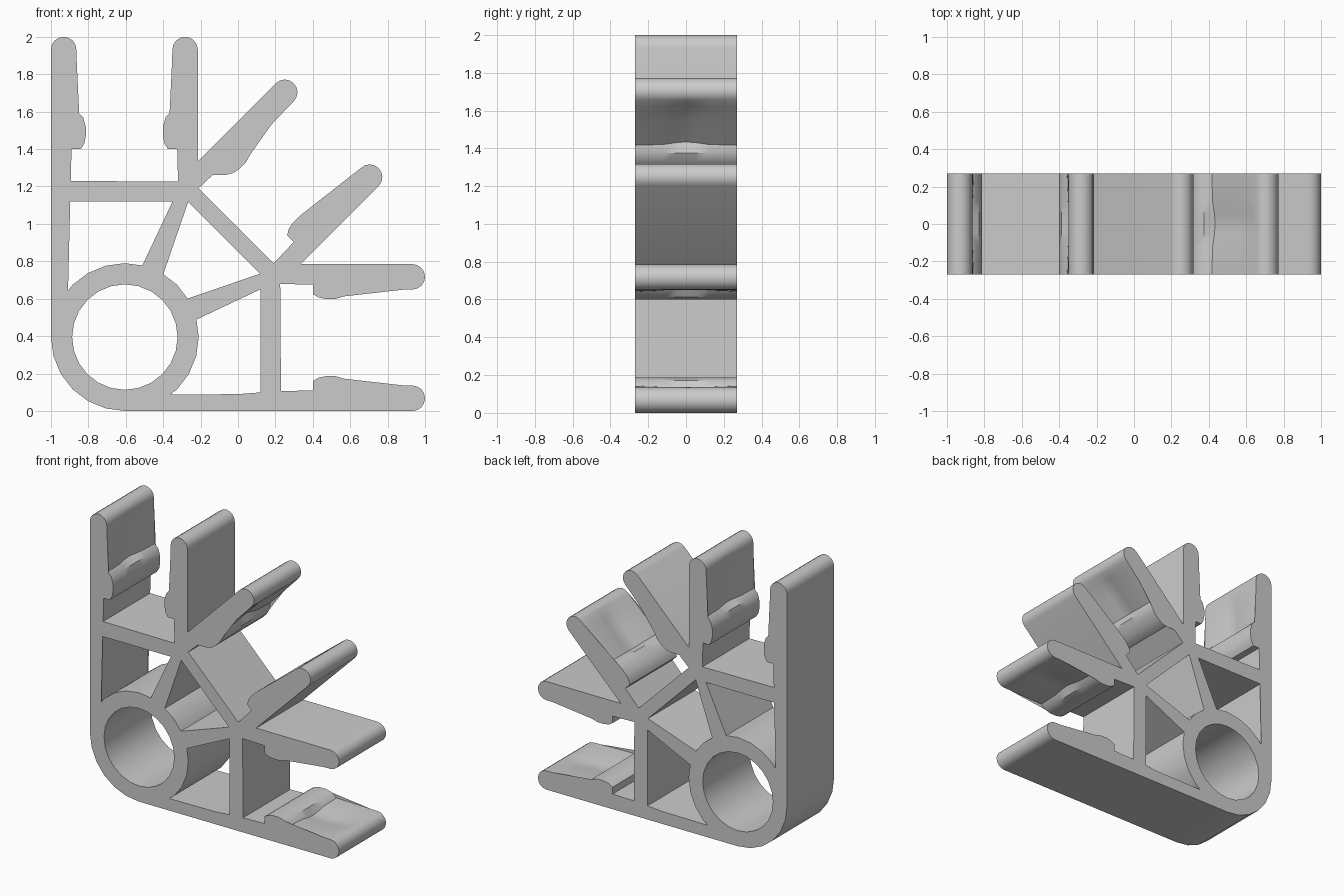
import bpy, bmesh
from math import radians, sin, cos, pi, sqrt

if "Cube" in bpy.data.objects:
    bpy.data.objects.remove(bpy.data.objects["Cube"])

HALF = 0.27  # half depth along y


def finish(name, bm):
    bmesh.ops.recalc_face_normals(bm, faces=bm.faces[:])
    mesh = bpy.data.meshes.new(name)
    bm.to_mesh(mesh)
    bm.free()
    ob = bpy.data.objects.new(name, mesh)
    bpy.context.collection.objects.link(ob)
    bpy.ops.object.select_all(action='DESELECT')
    ob.select_set(True)
    bpy.context.view_layer.objects.active = ob
    bpy.ops.object.shade_smooth_by_angle(angle=radians(35))


def loft(name, sections):
    """Skin a list of (y, [(x, z), ...]) sections and cap both ends."""
    bm = bmesh.new()
    loops = [[bm.verts.new((x, y, z)) for x, z in pts] for y, pts in sections]
    n = len(loops[0])
    for a, b in zip(loops, loops[1:]):
        for i in range(n):
            j = (i + 1) % n
            bm.faces.new((a[i], a[j], b[j], b[i]))
    caps = [bm.faces.new(loops[0]), bm.faces.new(loops[-1])]
    bmesh.ops.triangulate(bm, faces=caps)
    finish(name, bm)


def flip(pts):
    """Mirror a profile across the diagonal of the bracket."""
    return [(z - 1, x + 1) for x, z in pts]


def pair(name, sections):
    loft(name + "_upper", sections)
    loft(name + "_lower", [(y, flip(p)) for y, p in sections])


def slab(pts):
    return [(-HALF, pts), (HALF, pts)]


def arm_profile(tip, d, n, length, recess):
    """Clip arm: straight back, catch bump, hollowed face, round tip."""
    r = 0.068
    local = [(length, 0), (length, 0.105), (0.6, 0.11), (0.6, 0.16),
             (0.57, 0.178), (0.53, 0.186), (0.48, 0.186), (0.43, 0.172),
             (0.40, 0.143 - recess), (0.24, 0.14 - recess), (0.12, 0.137 - recess * 0.7)]
    local += [(r - r * sin(a), r + r * cos(a)) for a in [pi * k / 8 for k in range(9)]]
    return [(tip[0] + s * d[0] + t * n[0], tip[1] + s * d[1] + t * n[1]) for s, t in local]


def arm(name, tip, d, n, length):
    stations = [(-HALF, 0), (-0.12, 0.006), (-0.05, 0.02), (0, 0.025),
                (0.05, 0.02), (0.12, 0.006), (HALF, 0)]
    pair(name, [(y, arm_profile(tip, d, n, length, c)) for y, c in stations])


# Ring at the rounded corner
bm = bmesh.new()
N, C = 24, (-0.605, 0.395)
rings = []
for rad, y in ((0.395, -HALF), (0.395, HALF), (0.282, HALF), (0.282, -HALF)):
    rings.append([bm.verts.new((C[0] + rad * cos(2 * pi * i / N), y,
                                C[1] + rad * sin(2 * pi * i / N))) for i in range(N)])
for k in range(4):
    a, b = rings[k], rings[(k + 1) % 4]
    for i in range(N):
        j = (i + 1) % N
        bm.faces.new((a[i], a[j], b[j], b[i]))
finish("corner_ring", bm)

# Outer walls, crossbars and ring spokes
pair("outer_wall", slab([(-1, 0.395), (-0.915, 0.395), (-0.91, 1.0), (-0.895, 1.2), (-1, 1.2)]))
pair("crossbar", slab([(-0.92, 1.12), (-0.26, 1.12), (-0.215, 1.19), (-0.215, 1.225), (-0.92, 1.23)]))
pair("ring_spoke", slab([(-0.345, 1.13), (-0.262, 1.13), (-0.41, 0.70), (-0.52, 0.76)]))

# Diagonal strut between the two hubs
loft("diagonal_strut", slab([(-0.215, 1.195), (-0.27, 1.12), (0.12, 0.73), (0.195, 0.785)]))

# Clip arms: outer, middle and slanted, each mirrored across the diagonal
h = sqrt(0.5)
arm("outer_arm", (-1, 2), (0, -1), (1, 0), 0.8)
arm("middle_arm", (-0.215, 2), (0, -1), (-1, 0), 0.8)
arm("slanted_arm", (0.25, 1.80), (-h, -h), (h, -h), 0.76)
